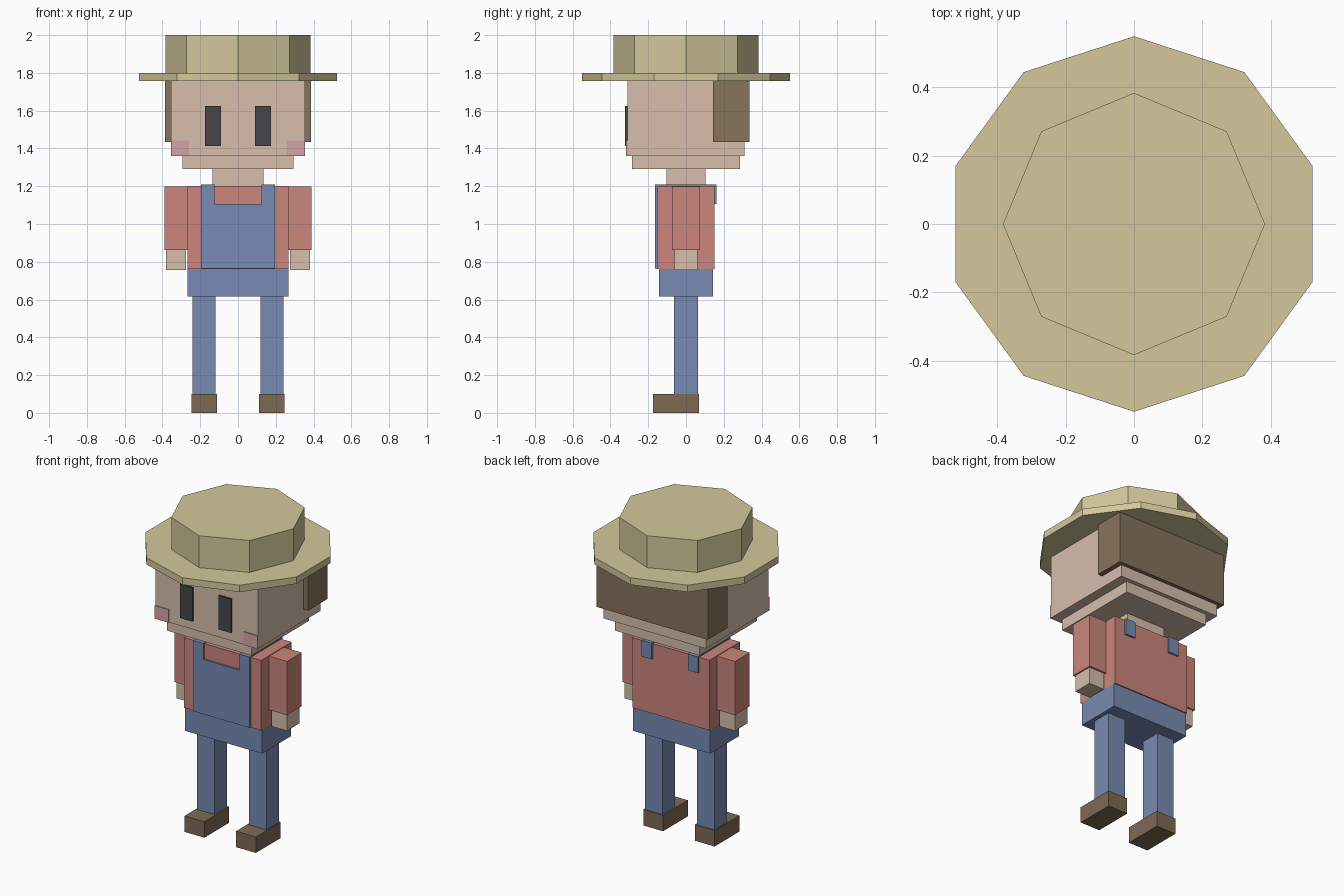
import bpy, bmesh
from math import cos, sin, pi
from mathutils import Vector

if "Cube" in bpy.data.objects:
    bpy.data.objects.remove(bpy.data.objects["Cube"])


def material(name, r, g, b):
    m = bpy.data.materials.new(name)
    lin = [((c / 255 + 0.055) / 1.055) ** 2.4 for c in (r, g, b)]
    m.diffuse_color = (*lin, 1)
    m.use_nodes = True
    m.node_tree.nodes["Principled BSDF"].inputs["Base Color"].default_value = m.diffuse_color
    return m


STRAW = material("straw", 212, 200, 155)
SKIN = material("skin", 215, 190, 172)
HAIR = material("hair", 136, 115, 93)
DARK = material("dark", 70, 70, 74)
PINK = material("pink", 214, 164, 166)
SHIRT = material("shirt", 203, 134, 124)
DENIM = material("denim", 120, 139, 178)
LEATHER = material("leather", 126, 106, 84)


def finish(name, bm, mat, loc):
    bmesh.ops.recalc_face_normals(bm, faces=bm.faces)
    mesh = bpy.data.meshes.new(name)
    bm.to_mesh(mesh)
    bm.free()
    mesh.materials.append(mat)
    ob = bpy.data.objects.new(name, mesh)
    ob.location = loc
    bpy.context.collection.objects.link(ob)
    return ob


def box(name, mat, x, y, z):
    """Box from (min, max) ranges, origin at its centre."""
    bm = bmesh.new()
    bmesh.ops.create_cube(bm, size=1)
    bmesh.ops.scale(bm, vec=[abs(r[1] - r[0]) for r in (x, y, z)], verts=bm.verts)
    return finish(name, bm, mat, [(r[0] + r[1]) / 2 for r in (x, y, z)])


def pair(name, mat, x, y, z):
    """The same box on both sides of the body."""
    box("left_" + name, mat, x, y, z)
    box("right_" + name, mat, (-x[1], -x[0]), y, z)


def prism(name, mat, points, depth, loc=(0, 0, 0)):
    """Flat outline pushed out along the depth vector."""
    bm = bmesh.new()
    face = bm.faces.new([bm.verts.new(p) for p in points])
    out = bmesh.ops.extrude_face_region(bm, geom=[face], use_keep_orig=True)
    moved = [v for v in out["geom"] if isinstance(v, bmesh.types.BMVert)]
    bmesh.ops.translate(bm, vec=Vector(depth), verts=moved)
    return finish(name, bm, mat, loc)


def ring(n, r):
    return [(r * cos(pi / 2 + 2 * pi * i / n), r * sin(pi / 2 + 2 * pi * i / n), 0)
            for i in range(n)]


# Straw hat
prism("hat_brim", STRAW, ring(10, 0.55), (0, 0, 0.043), (0, 0, 1.757))
prism("hat_crown", STRAW, ring(8, 0.384), (0, 0, 0.2), (0, 0, 1.8))

# Head
box("head", SKIN, (-0.355, 0.355), (-0.311, 0.311), (1.36, 1.757))
box("jaw", SKIN, (-0.293, 0.293), (-0.285, 0.285), (1.29, 1.36))
box("neck", SKIN, (-0.135, 0.135), (-0.103, 0.103), (1.2, 1.29))
box("hair", HAIR, (-0.386, 0.386), (0.143, 0.335), (1.433, 1.757))
pair("eye", DARK, (0.09, 0.176), (-0.322, -0.305), (1.414, 1.626))
pair("cheek", PINK, (0.26, 0.356), (-0.317, -0.305), (1.36, 1.442))

# Body
box("shirt_body", SHIRT, (-0.267, 0.267), (-0.152, 0.15), (0.763, 1.202))
box("trouser_waist", DENIM, (-0.267, 0.267), (-0.143, 0.143), (0.615, 0.765))

# Overall bib with a notch at the neck
half = [(0.195, 0.765), (0.195, 1.208), (0.125, 1.208), (0.125, 1.107)]
outline = half + [(-x, z) for x, z in reversed(half)]
prism("overall_bib", DENIM, [(x, -0.164, z) for x, z in outline], (0, 0.014, 0))

# Straps over the shoulders, ending on the back
strap = [(-0.152, 1.2), (-0.152, 1.208), (0.161, 1.208), (0.161, 1.107), (0.148, 1.107), (0.148, 1.2)]
for side, x in (("left", 0.125), ("right", -0.195)):
    prism(side + "_strap", DENIM, [(x, y, z) for y, z in strap], (0.07, 0, 0))

# Limbs
pair("sleeve", SHIRT, (0.267, 0.39), (-0.073, 0.073), (0.862, 1.198))
pair("hand", SKIN, (0.276, 0.382), (-0.062, 0.062), (0.757, 0.862))
pair("leg", DENIM, (0.12, 0.241), (-0.063, 0.063), (0.1, 0.615))
pair("shoe", LEATHER, (0.11, 0.247), (-0.176, 0.07), (0, 0.1))
